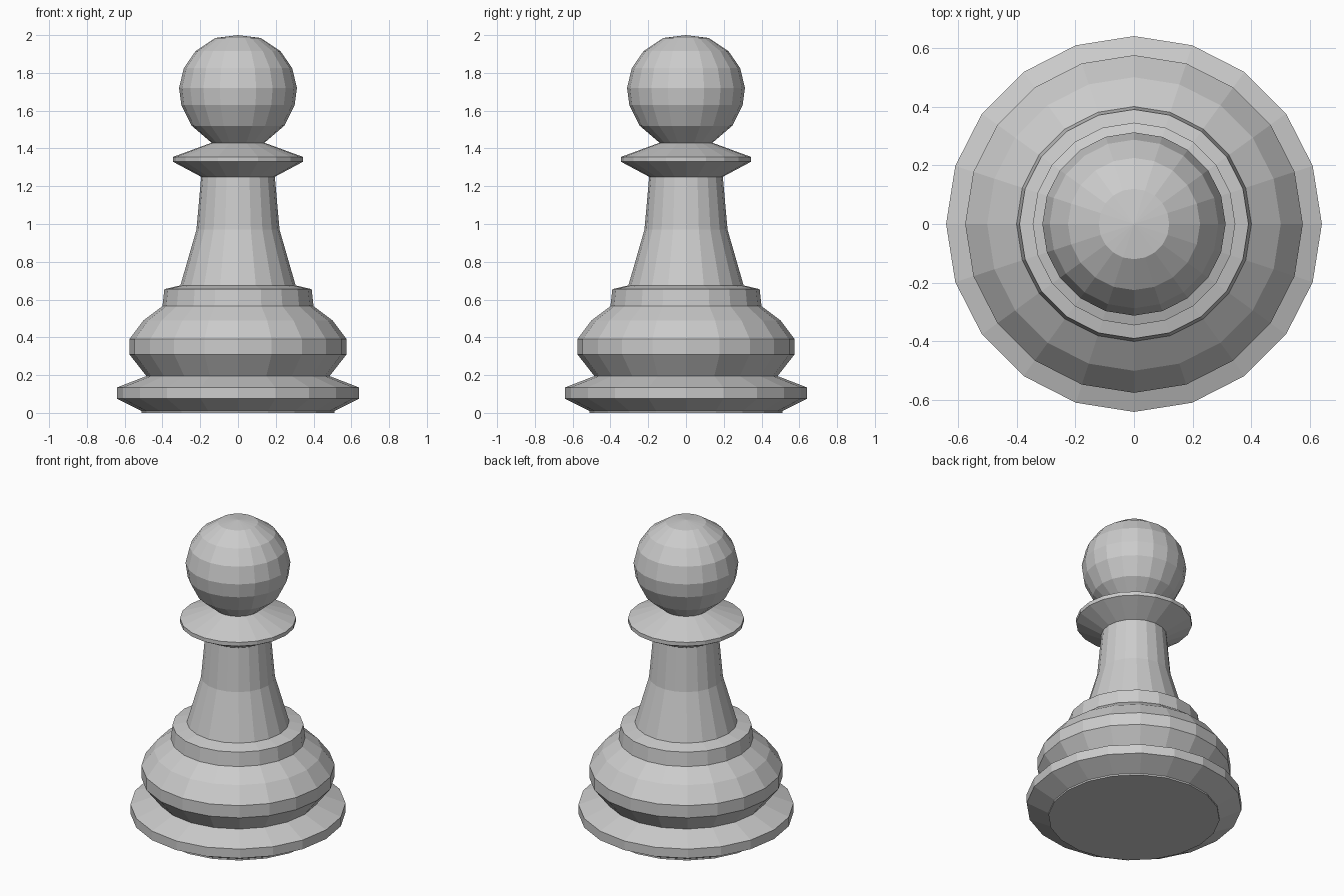
import bpy, bmesh, math

if "Cube" in bpy.data.objects:
    bpy.data.objects.remove(bpy.data.objects["Cube"])

SIDES = 20


def lathe(name, profile):
    """Revolve (radius, height) points around z; open ends are capped."""
    bm = bmesh.new()
    rings = []
    for r, z in profile:
        if r == 0:
            rings.append([bm.verts.new((0, 0, z))] * SIDES)
        else:
            rings.append([bm.verts.new((r * math.cos(math.tau * i / SIDES),
                                        r * math.sin(math.tau * i / SIDES), z))
                          for i in range(SIDES)])
    for lo, hi in zip(rings, rings[1:]):
        for i in range(SIDES):
            j = (i + 1) % SIDES
            quad = dict.fromkeys((lo[i], lo[j], hi[j], hi[i]))
            bm.faces.new(list(quad))
    if profile[0][0] > 0:
        bm.faces.new(rings[0][::-1])
    if profile[-1][0] > 0:
        bm.faces.new(rings[-1])
    bmesh.ops.recalc_face_normals(bm, faces=bm.faces)
    mesh = bpy.data.meshes.new(name)
    bm.to_mesh(mesh)
    bm.free()
    obj = bpy.data.objects.new(name, mesh)
    bpy.context.collection.objects.link(obj)
    return obj


# One turned piece: foot, belly, step, stem, collar and ball head
lathe("pawn", [
    # foot
    (0.51, 0.0), (0.51, 0.01), (0.64, 0.075), (0.64, 0.135), (0.485, 0.195),
    # belly
    (0.575, 0.31), (0.575, 0.39), (0.50, 0.49), (0.40, 0.565),
    # step
    (0.39, 0.655), (0.305, 0.675),
    # stem
    (0.22, 0.97), (0.195, 1.25),
    # collar
    (0.345, 1.33), (0.345, 1.355), (0.14, 1.43),
    # ball head
    (0.245, 1.52), (0.30, 1.63), (0.312, 1.72), (0.287, 1.825),
    (0.225, 1.915), (0.12, 1.985), (0, 2.0),
])
